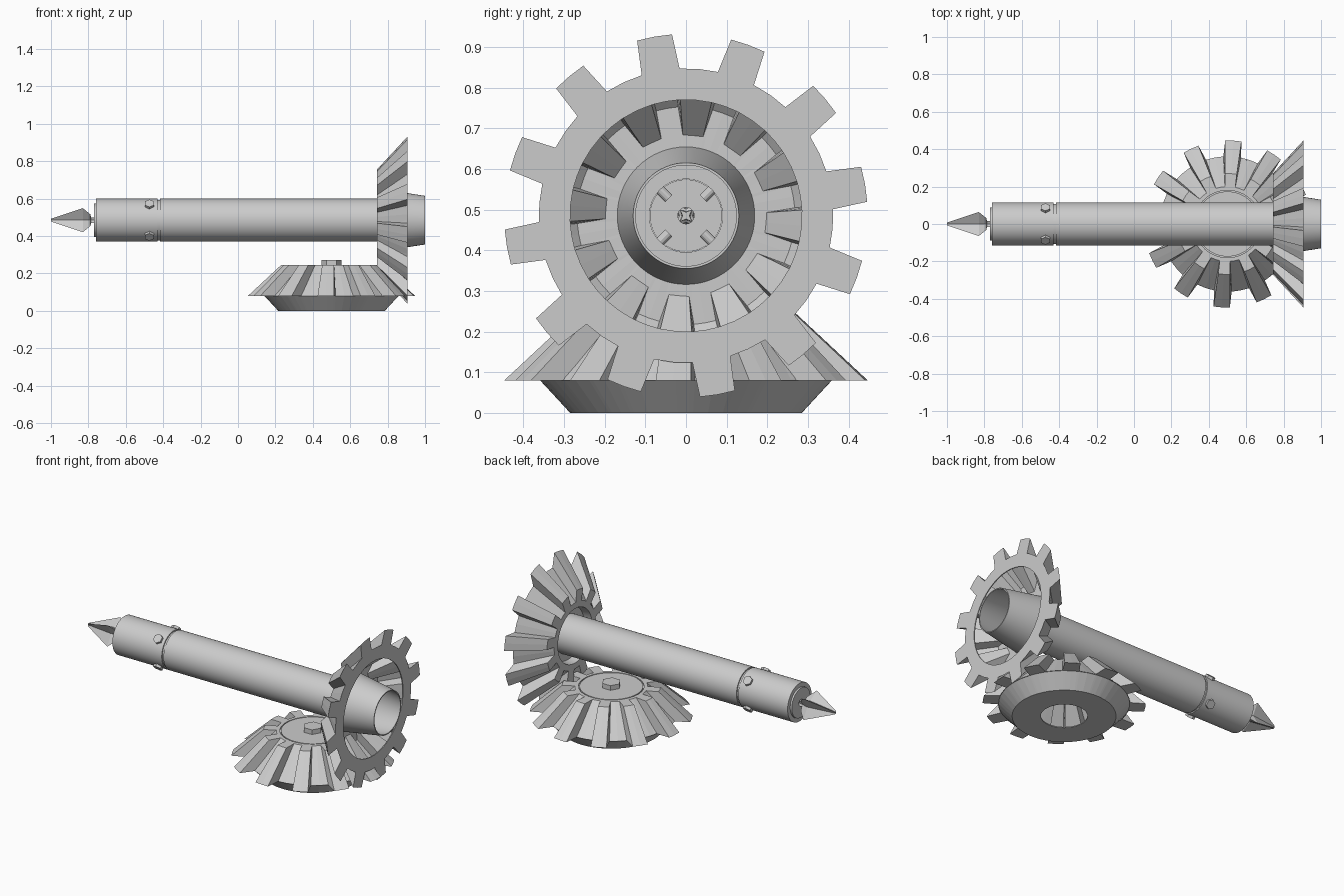
import bpy, bmesh
from math import sin, cos, pi, radians
from mathutils import Matrix, Vector

if "Cube" in bpy.data.objects:
    bpy.data.objects.remove(bpy.data.objects["Cube"])

AXIS_Z = 0.485      # height of the horizontal shaft
GEAR_X = 0.50       # centre of the lying gear

steel = bpy.data.materials.new("plain grey")
steel.diffuse_color = (0.6, 0.6, 0.6, 1)
steel.use_nodes = True
steel.node_tree.nodes["Principled BSDF"].inputs["Base Color"].default_value = steel.diffuse_color


def along_x(h, u, v):
    return (h, u, AXIS_Z + v)


def along_z(h, u, v):
    return (GEAR_X + u, v, h)


def finish(name, bm, smooth=True):
    bmesh.ops.recalc_face_normals(bm, faces=bm.faces)
    me = bpy.data.meshes.new(name)
    bm.to_mesh(me)
    bm.free()
    me.materials.append(steel)
    if smooth:
        for p in me.polygons:
            p.use_smooth = True
        me.set_sharp_from_angle(angle=radians(30))
    ob = bpy.data.objects.new(name, me)
    bpy.context.collection.objects.link(ob)
    return ob


def loft(name, loops, place, closed=False, caps=False, smooth=True):
    """Each loop is (height, [(radius, angle in degrees), ...])."""
    bm = bmesh.new()
    rings = [[bm.verts.new(place(h, r * cos(radians(a)), r * sin(radians(a))))
              for r, a in pts] for h, pts in loops]
    pairs = list(zip(rings, rings[1:]))
    if closed:
        pairs.append((rings[-1], rings[0]))
    n = len(rings[0])
    for p, q in pairs:
        for i in range(n):
            j = (i + 1) % n
            bm.faces.new((p[i], p[j], q[j], q[i]))
    if caps:
        bm.faces.new(rings[0])
        bm.faces.new(rings[-1])
    return finish(name, bm, smooth)


def circle(r, n=64):
    return [(r, 360 * i / n) for i in range(n)]


def lathe(name, profile, place, closed=True, caps=False):
    return loft(name, [(h, circle(r)) for h, r in profile], place, closed, caps)


def prism(bm, sides, radius, start, end):
    """Straight prism between two points."""
    a, b = Vector(start), Vector(end)
    m = Matrix.Translation((a + b) / 2) @ (b - a).to_track_quat('Z', 'Y').to_matrix().to_4x4()
    bmesh.ops.create_cone(bm, cap_ends=True, segments=sides, radius1=radius,
                          radius2=radius, depth=(b - a).length, matrix=m)


def star(tip, root, tip_half, root_half, phase):
    """Outline of 12 tapered teeth; equal tip and root give a circle."""
    pts = []
    for k in range(12):
        c = phase + 30 * k
        pts += [(root, c - root_half), (tip, c - tip_half), (tip, c),
                (tip, c + tip_half), (root, c + root_half), (root, c + 15)]
    return pts


def gear(name, big, small, hole, phase, back, place):
    """Hollow bevel gear: front plate, toothed shell, then the back loops."""
    def ring(r):
        return star(r, r, 5.6, 7.5, phase)
    loops = [(small, ring(hole)),
             (small, star(0.27, 0.20, 6.6, 8, phase)),
             (big, star(0.447, 0.362, 5.6, 7.5, phase))]
    loops += [(h, ring(r)) for h, r in back]
    ob = loft(name, loops, place, smooth=False)
    mod = ob.modifiers.new("wall", 'SOLIDIFY')
    mod.thickness = 0.006
    mod.offset = -1
    return ob


# bevel gears
gear("upright_gear", 0.905, 0.742, 0.168, 10, [(0.905, 0.285)], along_x)
gear("lying_gear", 0.08, 0.245, 0.18, -4,
     [(0.08, 0.359), (0.0, 0.285), (0.0, 0.128)], along_z)

# disc and bolt in the lying gear
lathe("gear_disc", [(0.225, 0.174), (0.245, 0.174)], along_z, closed=False, caps=True)
lathe("gear_disc_backing", [(0.228, 0.19), (0.236, 0.19)], along_z, closed=False, caps=True)
loft("gear_bolt", [(0.24, circle(0.054, 6)), (0.273, circle(0.054, 6))],
     along_z, caps=True, smooth=False)

# tapered hub of the upright gear, open towards the end
lathe("tapered_hub", [(0.742, 0.17), (1.0, 0.13), (1.0, 0.124), (0.742, 0.164)], along_x)
lathe("hub_plate", [(0.79, 0.16), (0.80, 0.158), (0.80, 0.09), (0.79, 0.09)], along_x)

# hollow shaft, groove ring and collar
lathe("shaft", [(-0.418, 0.115), (0.795, 0.115), (0.795, 0.09), (-0.418, 0.09)], along_x)
lathe("groove_ring", [(-0.435, 0.108), (-0.415, 0.108), (-0.415, 0.09), (-0.435, 0.09)], along_x)
lathe("collar", [(-0.76, 0.115), (-0.43, 0.115), (-0.43, 0.09), (-0.76, 0.09)], along_x)
lathe("end_cap", [(-0.77, 0.089), (-0.74, 0.089), (-0.74, 0.02), (-0.77, 0.02)], along_x)

# four hex screws through the collar
bm = bmesh.new()
for k in range(4):
    a = pi / 4 + k * pi / 2

    def at(r):
        return along_x(-0.474, r * cos(a), r * sin(a))
    prism(bm, 6, 0.028, at(0.105), at(0.128))
    prism(bm, 12, 0.012, at(0.06), at(0.11))
finish("collar_screws", bm, smooth=False)

# fluted driver tip with four ridges
def cross(r, f):
    return [(r if i % 2 else r * f, 45 * i) for i in range(8)]


loft("driver_tip",
     [(-0.745, cross(0.021, 0.4)), (-0.785, cross(0.021, 0.5)),
      (-0.79, cross(0.045, 0.35)), (-0.83, cross(0.091, 0.3)),
      (-1.0, cross(0.010, 0.6))], along_x, caps=True, smooth=False)
